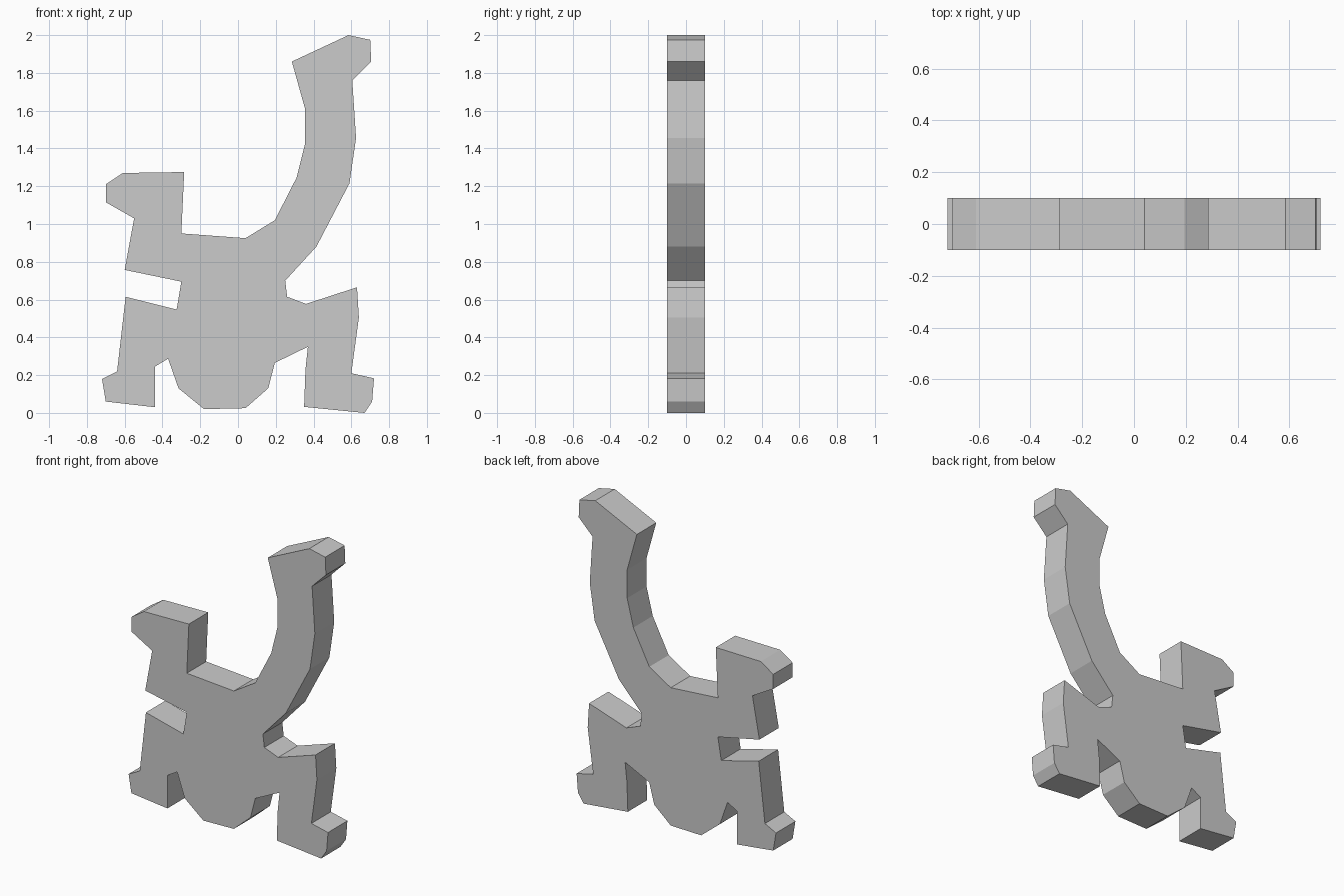
import bpy
import bmesh

if "Cube" in bpy.data.objects:
    bpy.data.objects.remove(bpy.data.objects["Cube"])

HALF_DEPTH = 0.1

# Silhouette in (x, z), clockwise, one run of points per body part
tail_outer = [(.585, 2), (.70, 1.975), (.705, 1.86), (.605, 1.76),
              (.625, 1.455), (.59, 1.215), (.415, .88), (.25, .70)]
right_leg = [(.26, .615), (.36, .577), (.63, .665), (.64, .505), (.60, .21),
             (.72, .183), (.71, .06), (.67, 0), (.35, .032), (.357, .228),
             (.37, .35)]
belly = [(.195, .265), (.16, .13), (.04, .025), (-.18, .02), (-.315, .13),
         (-.37, .287)]
left_leg = [(-.44, .245), (-.44, .03), (-.70, .06), (-.72, .18), (-.64, .22),
            (-.595, .615), (-.325, .547)]
head = [(-.30, .695), (-.60, .757), (-.55, 1.03), (-.70, 1.115),
        (-.70, 1.21), (-.61, 1.27), (-.285, 1.275), (-.30, .95)]
back = [(.04, .925), (.195, 1.02)]
tail_inner = [(.31, 1.245), (.355, 1.425), (.355, 1.61), (.285, 1.86)]


def extrude_outline(name, points, half_depth):
    """Flat slab: fill the outline at the front and extrude it to the back."""
    bm = bmesh.new()
    front = bm.faces.new([bm.verts.new((x, -half_depth, z)) for x, z in points])
    result = bmesh.ops.extrude_face_region(bm, geom=[front], use_keep_orig=True)
    moved = [g for g in result["geom"] if isinstance(g, bmesh.types.BMVert)]
    bmesh.ops.translate(bm, verts=moved, vec=(0, 2 * half_depth, 0))
    bmesh.ops.recalc_face_normals(bm, faces=bm.faces[:])
    mesh = bpy.data.meshes.new(name)
    bm.to_mesh(mesh)
    bm.free()
    obj = bpy.data.objects.new(name, mesh)
    bpy.context.collection.objects.link(obj)
    return obj


# One continuous animal-shaped slab
outline = tail_outer + right_leg + belly + left_leg + head + back + tail_inner
extrude_outline("animal_figure", outline, HALF_DEPTH)
